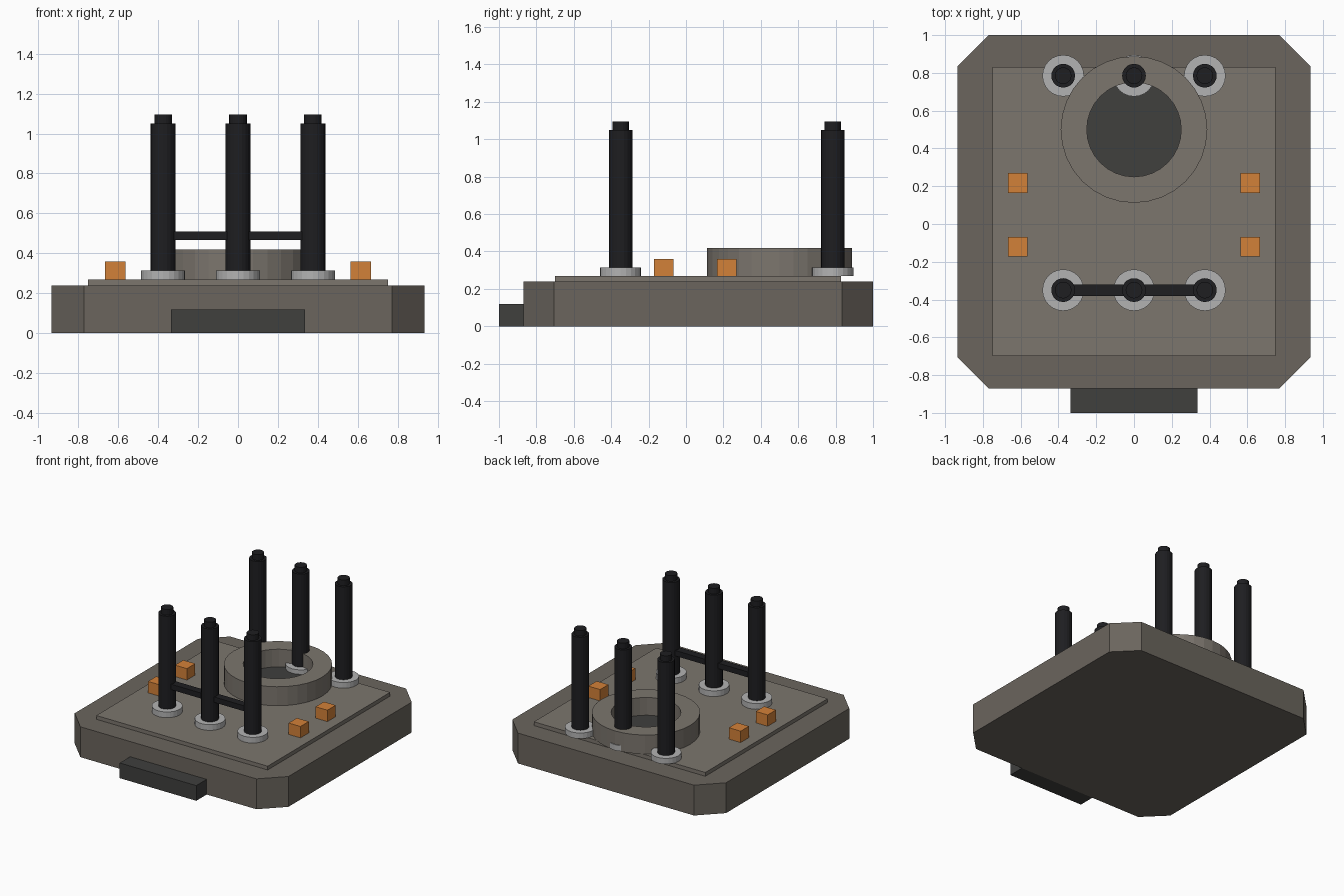
import bpy, bmesh
from math import cos, sin, tau

if "Cube" in bpy.data.objects:
    bpy.data.objects.remove(bpy.data.objects["Cube"])


def material(name, rgb):
    m = bpy.data.materials.new(name)
    m.diffuse_color = (*rgb, 1)
    m.use_nodes = True
    m.node_tree.nodes["Principled BSDF"].inputs["Base Color"].default_value = m.diffuse_color
    return m


STONE = material("base_stone", (0.145, 0.13, 0.11))
PLATE = material("plate_stone", (0.20, 0.18, 0.155))
DARK = material("dark_grey", (0.05, 0.05, 0.048))
BLACK = material("black", (0.013, 0.013, 0.015))
STEEL = material("steel", (0.45, 0.45, 0.45))
ORANGE = material("orange", (0.65, 0.22, 0.04))


def circle(r, n):
    return [(r * cos(tau * i / n), r * sin(tau * i / n)) for i in range(n)]


def finish(name, bm, mat, loc=(0, 0, 0)):
    bmesh.ops.recalc_face_normals(bm, faces=bm.faces)
    me = bpy.data.meshes.new(name)
    bm.to_mesh(me)
    bm.free()
    me.materials.append(mat)
    ob = bpy.data.objects.new(name, me)
    ob.location = loc
    bpy.context.collection.objects.link(ob)
    return ob


def prism(name, outline, z0, z1, mat, x=0, y=0):
    bm = bmesh.new()
    face = bm.faces.new([bm.verts.new((px, py, 0)) for px, py in outline])
    top = bmesh.ops.extrude_face_region(bm, geom=[face])["geom"]
    bmesh.ops.translate(bm, vec=(0, 0, z1 - z0),
                        verts=[v for v in top if isinstance(v, bmesh.types.BMVert)])
    # extrusion can drop or keep the starting cap; make sure the solid is closed
    bmesh.ops.holes_fill(bm, edges=[e for e in bm.edges if e.is_boundary])
    return finish(name, bm, mat, (x, y, z0))


def box(name, x0, x1, y0, y1, z0, z1, mat):
    return prism(name, [(x0, y0), (x1, y0), (x1, y1), (x0, y1)], z0, z1, mat)


def ring(name, ro, ri, n, z0, z1, mat, x, y):
    bm = bmesh.new()
    loops = [[bm.verts.new((px, py, z)) for px, py in circle(r, n)]
             for r, z in ((ro, 0), (ro, z1 - z0), (ri, z1 - z0), (ri, 0))]
    for k in range(4):
        a, b = loops[k], loops[(k + 1) % 4]
        for i in range(n):
            j = (i + 1) % n
            bm.faces.new((a[i], a[j], b[j], b[i]))
    return finish(name, bm, mat, (x, y, z0))


# Base slab with clipped corners, raised plate and front step
X, Y0, Y1, C = 0.935, -0.87, 1.0, 0.165
prism("base", [(-X + C, Y0), (X - C, Y0), (X, Y0 + C), (X, Y1 - C),
               (X - C, Y1), (-X + C, Y1), (-X, Y1 - C), (-X, Y0 + C)], 0, 0.24, STONE)
box("top_plate", -0.75, 0.75, -0.70, 0.83, 0.24, 0.27, PLATE)
box("front_step", -0.335, 0.335, -1.0, -0.87, 0, 0.12, DARK)

# Round well: rim and dark floor
ring("well_rim", 0.388, 0.25, 32, 0.27, 0.42, PLATE, 0, 0.5)
prism("well_floor", circle(0.25, 32), 0.27, 0.28, DARK, 0, 0.5)

# Two rows of posts, each with a collar and a narrower tip
for row, y in (("front", -0.35), ("rear", 0.785)):
    for side, x in (("left", -0.375), ("middle", 0), ("right", 0.375)):
        tag = f"{row}_{side}"
        prism(f"{tag}_collar", circle(0.11, 24), 0.27, 0.315, STEEL, x, y)
        prism(f"{tag}_post", circle(0.063, 20), 0.315, 1.05, BLACK, x, y)
        prism(f"{tag}_tip", circle(0.044, 20), 1.05, 1.095, BLACK, x, y)

# Rail joining the front posts
box("front_rail", -0.375, 0.375, -0.38, -0.32, 0.467, 0.51, BLACK)

# Orange blocks along both sides
for side, x in (("left", -0.615), ("right", 0.615)):
    for row, y in (("front", -0.12), ("rear", 0.217)):
        box(f"{row}_{side}_block", x - 0.052, x + 0.052, y - 0.052, y + 0.052, 0.27, 0.36, ORANGE)
